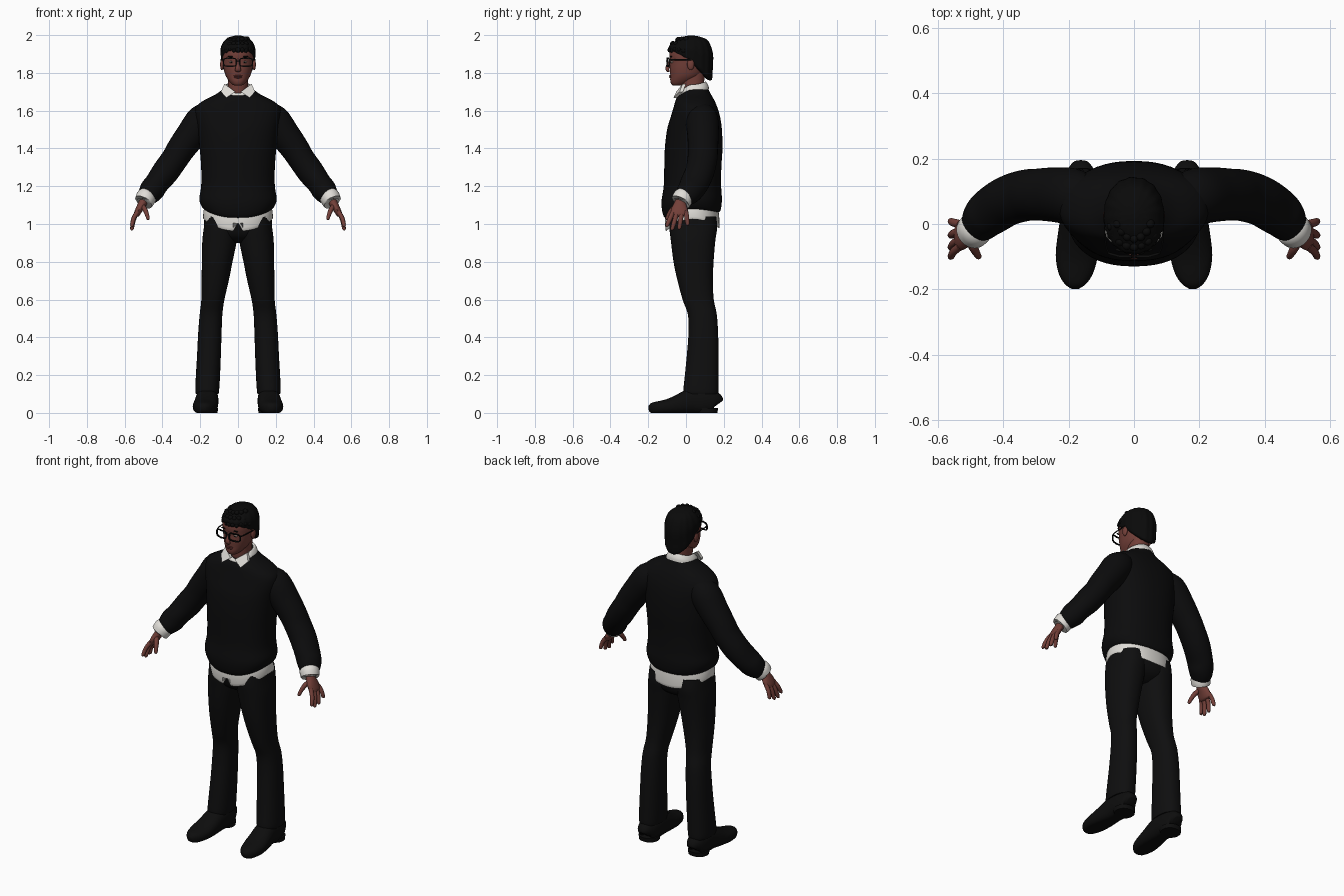
import bpy, bmesh, math, random
from mathutils import Vector, Matrix

random.seed(3)


def material(name, r, g, b):
    m = bpy.data.materials.new(name)
    m.diffuse_color = (r, g, b, 1)
    return m


KNIT = material("black_knit", .0035, .0035, .0038)
CLOTH = material("black_trouser_cloth", .0045, .0045, .0047)
SHOE = material("black_leather", .004, .004, .004)
HAIR = material("black_hair", .003, .003, .003)
SKIN = material("brown_skin", .17, .05, .04)
LIP = material("dark_lip", .13, .032, .03)
SHIRT = material("white_shirt", .74, .72, .68)
EYE = material("eye_white", .5, .38, .33)


def finish(name, bm, mat, mirror=False, angle=50):
    bmesh.ops.recalc_face_normals(bm, faces=bm.faces)
    me = bpy.data.meshes.new(name)
    bm.to_mesh(me)
    bm.free()
    me.materials.append(mat)
    ob = bpy.data.objects.new(name, me)
    bpy.context.collection.objects.link(ob)
    if mirror:
        ob.modifiers.new("mirror", 'MIRROR').use_mirror_merge = False
    bpy.ops.object.select_all(action='DESELECT')
    ob.select_set(True)
    bpy.context.view_layer.objects.active = ob
    bpy.ops.object.shade_smooth_by_angle(angle=math.radians(angle))
    return ob


def spline(rows, k=4):
    """Smooth rows of numbers with a Catmull-Rom curve."""
    out = []
    for i in range(len(rows) - 1):
        a, b, c, d = (rows[max(0, min(len(rows) - 1, j))] for j in range(i - 1, i + 3))
        for s in range(k):
            t = s / k
            out.append([.5 * (2 * q + (r - p) * t + (2 * p - 5 * q + 4 * r - w) * t * t
                              + (3 * q - p - 3 * r + w) * t ** 3) for p, q, r, w in zip(a, b, c, d)])
    return out + [list(rows[-1])]


def sup(a, p):
    c, s = math.cos(a), math.sin(a)
    return (math.copysign(abs(c) ** (2 / p), c), math.copysign(abs(s) ** (2 / p), s))


def skin_rings(bm, rings, cap=True):
    vs = [[bm.verts.new(v) for v in ring] for ring in rings]
    n = len(vs[0])
    for a, b in zip(vs, vs[1:]):
        for i in range(n):
            bm.faces.new((a[i], a[(i + 1) % n], b[(i + 1) % n], b[i]))
    if cap:
        bm.faces.new(vs[0])
        bm.faces.new(vs[-1])


def loft(name, rows, mat, n=40, p=2.2, q=2, ridge=0, cap=True, mirror=False, k=4, warp=None):
    """Rows: z, centre x, half width, front y, back y, front drop, back drop."""
    rings = []
    for z, cx, rx, yf, yb, df, db in spline([tuple(r) + (0,) * (7 - len(r)) for r in rows], k):
        ring = []
        for i in range(n):
            a = math.tau * i / n
            c, s = sup(a, p)
            g = 1 + ridge * math.sin(16 * a)
            v = Vector((cx + rx * c * g, (yf + yb) / 2 + (yb - yf) / 2 * s * g,
                        z - (df if s < 0 else db) * abs(s) ** q))
            ring.append(warp(v) if warp else v)
        rings.append(ring)
    bm = bmesh.new()
    skin_rings(bm, rings, cap)
    return finish(name, bm, mat, mirror)


def tube(bm, rows, n=20, p=2, k=4, up=(0, 1, 0), floor=False):
    """Rows: x, y, z, radius along up, radius across."""
    pts = spline(rows, k)
    rings = []
    for i, (x, y, z, ra, rb) in enumerate(pts):
        t = (Vector(pts[min(i + 1, len(pts) - 1)][:3]) - Vector(pts[max(i - 1, 0)][:3])).normalized()
        u = Vector(up)
        u = (u - t * u.dot(t)).normalized()
        v = t.cross(u)
        ring = []
        for j in range(n):
            c, s = sup(math.tau * j / n, p)
            w = Vector((x, y, z)) + u * (ra * c) + v * (rb * s)
            if floor:
                w.z = max(w.z, 0)
            ring.append(w)
        rings.append(ring)
    skin_rings(bm, rings)


def tubes(name, lists, mat, mirror=True, **kw):
    bm = bmesh.new()
    for rows in lists:
        tube(bm, rows, **kw)
    return finish(name, bm, mat, mirror)


def balls(name, items, mat, mirror=True):
    bm = bmesh.new()
    for loc, size in items:
        bmesh.ops.create_uvsphere(bm, u_segments=14, v_segments=9, radius=1,
                                  matrix=Matrix.Translation(loc) @ Matrix.Diagonal((*size, 1)))
    return finish(name, bm, mat, mirror)


# Sweater body and sleeves
loft("sweater_body", [
    (1.075, 0, .165, -.09, .160, .045, .015), (1.085, 0, .187, -.118, .182, .045, .015),
    (1.13, 0, .205, -.13, .190, .02), (1.2, 0, .195, -.118, .186), (1.3, 0, .195, -.115, .187),
    (1.4, 0, .203, -.112, .193), (1.5, 0, .215, -.10, .190), (1.57, 0, .228, -.08, .180),
    (1.62, 0, .222, -.065, .165), (1.655, 0, .18, -.055, .150), (1.685, 0, .12, -.045, .133, .01),
    (1.715, 0, .078, -.035, .112, .035, -.01)], KNIT, n=48, p=2.3)
tubes("sleeve", [[
    (.13, .08, 1.60, .06, .05), (.185, .085, 1.555, .085, .083), (.25, .09, 1.468, .083, .08),
    (.30, .09, 1.40, .079, .075), (.335, .087, 1.345, .079, .071), (.385, .072, 1.275, .077, .071),
    (.43, .045, 1.215, .076, .064), (.455, .025, 1.18, .070, .066), (.475, .002, 1.152, .062, .056),
    (.488, -.014, 1.135, .048, .046)]], KNIT, n=28)

# Shirt parts showing at wrist, waist and neck
tubes("shirt_cuff", [[(.475, -.005, 1.155, .04, .04), (.483, -.012, 1.147, .054, .053),
                      (.494, -.023, 1.125, .054, .052), (.499, -.028, 1.115, .05, .048),
                      (.497, -.026, 1.12, .036, .03)]], SHIRT, n=28, k=2)


def tail_notch(v):
    if v.y < 0 and abs(v.x) < .008 and v.z < 1.0:
        v.z += .045
    return v


loft("shirt_hem", [(1.10, 0, .175, -.105, .17, .03, .01), (1.065, 0, .183, -.112, .176, .04, .03),
                   (1.03, 0, .184, -.108, .177, .065, .05), (1.03, 0, .178, -.10, .170, .06, .045)],
     SHIRT, n=56, k=3, cap=False, warp=tail_notch)
loft("collar_band", [(1.70, 0, .085, -.045, .122, .02, -.015), (1.718, 0, .081, -.042, .118, .03, -.015),
                     (1.738, 0, .068, -.032, .105, .045, -.015), (1.735, 0, .06, -.025, .095, .045, -.015)],
     SHIRT, cap=False)
bm = bmesh.new()
flap = [(.014, -.046, 1.700), (.072, -.012, 1.742), (.090, -.028, 1.700), (.062, -.060, 1.668)]
skin_rings(bm, [[Vector(v) + Vector((0, d, 0)) for v in flap] for d in (-.006, .012)])
finish("collar_flap", bm, SHIRT, True, 30)

# Trousers
loft("trouser_seat", [(.90, 0, .06, -.02, .10), (.93, 0, .14, -.065, .145), (.97, 0, .177, -.086, .163),
                      (1.03, 0, .178, -.095, .168), (1.09, 0, .17, -.09, .16)], CLOTH)
loft("trouser_leg", [
    (1.04, .09, .085, -.085, .160), (.98, .092, .089, -.088, .165), (.91, .098, .091, -.08, .155),
    (.80, .11, .081, -.066, .146), (.70, .121, .072, -.045, .142), (.60, .133, .061, -.018, .147),
    (.52, .143, .060, .010, .163), (.42, .149, .062, .013, .170), (.30, .154, .063, .004, .172),
    (.18, .160, .064, -.008, .172), (.12, .163, .063, -.014, .172), (.10, .163, .060, -.010, .169)],
    CLOTH, p=2.3, mirror=True)

# Shoes
tubes("shoe", [[
    (.163, .168, .045, .030, .025), (.163, .155, .055, .055, .045), (.163, .10, .062, .070, .058),
    (.164, .03, .062, .068, .060), (.170, -.04, .044, .052, .064), (.176, -.10, .032, .040, .064),
    (.179, -.15, .027, .034, .053), (.180, -.182, .024, .028, .034), (.180, -.198, .022, .012, .012)]],
    SHOE, n=28, p=2.4, up=(0, 0, 1), floor=True)
loft("shoe_heel", [(0, .164, .056, .06, .166), (.025, .164, .058, .055, .170)], SHOE, mirror=True, k=1)

# Hands: palm, thumb and four fingers
hand = [[(.488, -.018, 1.15, .026, .022), (.505, -.03, 1.11, .032, .023), (.522, -.034, 1.08, .044, .020),
         (.537, -.036, 1.05, .044, .016), (.541, -.036, 1.04, .030, .008)],
        [(.508, -.045, 1.10, .012, .012), (.492, -.072, 1.075, .015, .013),
         (.482, -.090, 1.05, .012, .011), (.476, -.100, 1.028, .009, .009), (.475, -.102, 1.022, .003, .003)]]
for y, ye, ze in ((-.068, -.100, .985), (-.046, -.072, .968), (-.022, -.035, .972), (.0, .008, .992)):
    hand.append([(.532, y, 1.065, .012, .012), (.552, (y + ye) / 2, (1.065 + ze) / 2 + .005, .0125, .0115),
                 (.561, ye, ze + .008, .010, .010), (.561, ye, ze, .004, .004)])
tubes("hand", hand, SKIN, n=14)

# Neck and head
loft("neck", [(1.64, 0, .052, -.01, .09), (1.70, 0, .052, -.022, .092), (1.80, 0, .054, -.03, .10)], SKIN)
loft("head", [
    (1.733, 0, .014, -.064, -.03), (1.738, 0, .030, -.076, -.005), (1.757, 0, .048, -.083, .04),
    (1.785, 0, .065, -.083, .08), (1.82, 0, .075, -.085, .10), (1.86, 0, .081, -.084, .115),
    (1.90, 0, .083, -.088, .12), (1.94, 0, .077, -.076, .115), (1.975, 0, .05, -.04, .085)], SKIN)
tubes("nose", [[(0, -.080, 1.875, .005, .006), (0, -.090, 1.848, .010, .009), (0, -.098, 1.825, .011, .014),
                (0, -.096, 1.813, .008, .016), (0, -.088, 1.807, .004, .008)]], SKIN, False)
balls("ear", [((.085, .025, 1.845), (.010, .019, .031))], SKIN)
balls("lips", [((0, -.082, 1.784), (.024, .008, .0045)), ((0, -.081, 1.776), (.021, .008, .005))], LIP, False)
balls("eye", [((.036, -.074, 1.857), (.012, .008, .0055))], EYE)
balls("pupil", [((.036, -.080, 1.857), (.0045, .004, .0045))], HAIR)
balls("eyebrow", [((.038, -.079, 1.886), (.019, .006, .0035))], HAIR)

# Hair cap and front curls
loft("hair", [
    (1.868, 0, .080, -.075, .115, -.050, .105), (1.872, 0, .088, -.086, .136, -.050, .108),
    (1.895, 0, .091, -.091, .141, -.036, .070), (1.93, 0, .091, -.086, .142, -.016, .030),
    (1.965, 0, .076, -.060, .120), (1.988, 0, .048, -.025, .085), (1.998, 0, .012, .015, .04)],
    HAIR, n=96, p=2.1, q=1, ridge=.012)
curls = []
for h, rx, ry, m in ((1.922, .084, .108, 11), (1.95, .074, .095, 9), (1.974, .052, .07, 7)):
    for i in range(m):
        a = math.radians(200 + 140 * i / (m - 1))
        r = random.uniform(.011, .015)
        curls.append(((rx * math.cos(a), .025 + ry * math.sin(a), h + random.uniform(-.005, .005)), (r, r, r)))
balls("hair_curls", curls, HAIR, False)

# Glasses: two rims, bridge and temples
bm = bmesh.new()
rim = []
for i in range(28):
    c, s = sup(math.tau * i / 28, 4)
    rim.append(Vector((.043 + .034 * c, -.099 + .010 * max(0, c), 1.856 + (.021 if s < 0 else .022) * s)))
mid = Vector((.043, -.096, 1.856))
rings = []
for v in rim + rim[:1]:
    out = (v - mid) * Vector((1, 0, 1)).length / 1.414
    out.y = 0
    out.normalize()
    rings.append([v + out * (.0035 * a) + Vector((0, .0035 * b, 0))
                  for a, b in ((1, -1), (1, 1), (-1, 1), (-1, -1))])
skin_rings(bm, rings, False)
tube(bm, [(-.001, -.103, 1.863, .003, .003), (.012, -.100, 1.863, .003, .003)], n=8, k=1)
tube(bm, [(.077, -.090, 1.868, .003, .004), (.087, -.06, 1.870, .0025, .004),
          (.091, .03, 1.870, .0025, .004)], n=8, k=3, up=(1, 0, 0))
finish("glasses", bm, SHOE, True, 40)
